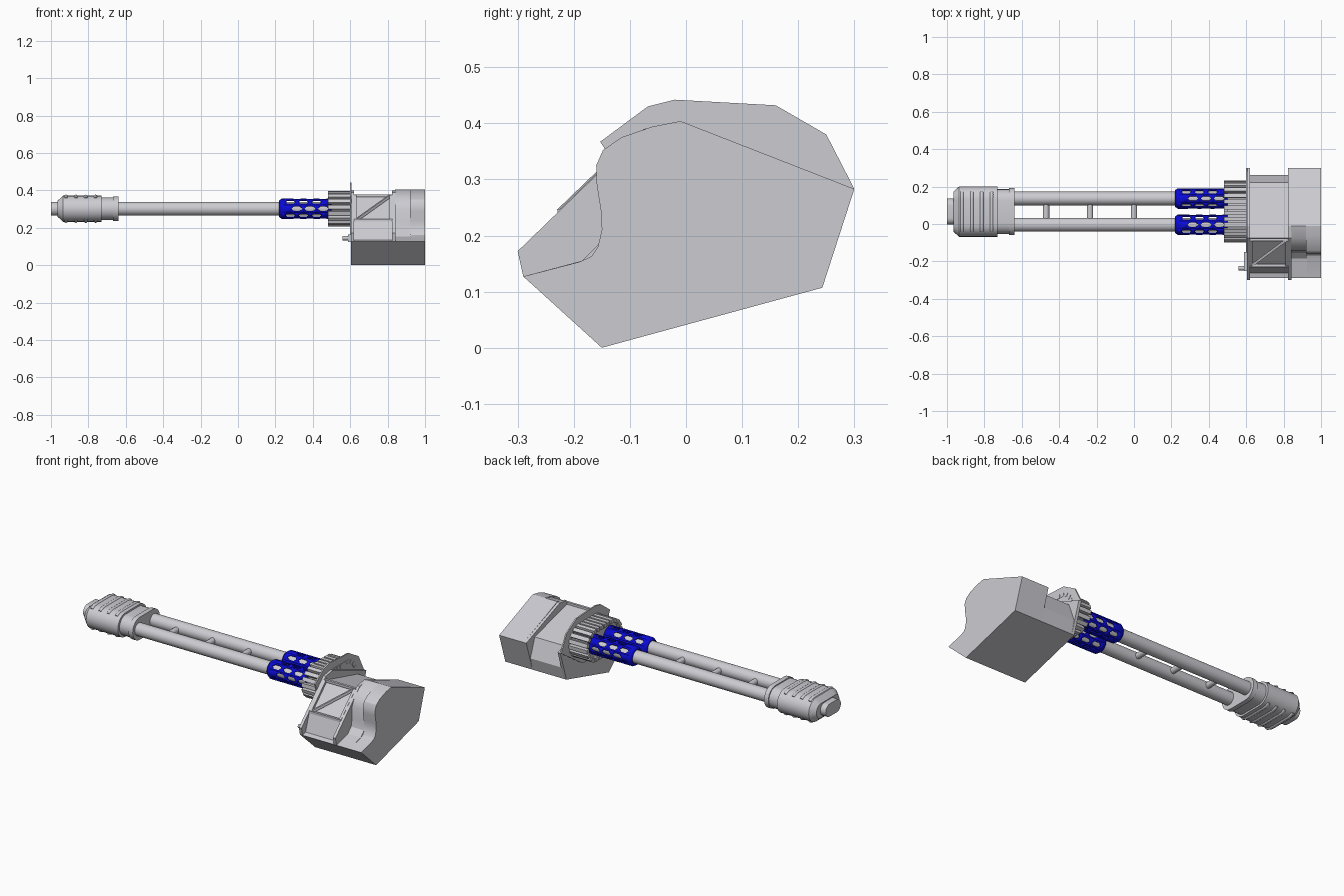
import bpy, bmesh, math
from mathutils import Vector

if "Cube" in bpy.data.objects:
    bpy.data.objects.remove(bpy.data.objects["Cube"])

CY, CZ = 0.066, 0.302          # centre of the twin barrel group
OFF = 0.07                     # barrel offset from that centre


def material(name, rgb):
    m = bpy.data.materials.new(name)
    m.diffuse_color = (*rgb, 1)
    m.use_nodes = True
    m.node_tree.nodes["Principled BSDF"].inputs["Base Color"].default_value = m.diffuse_color
    return m


GREY = material("light grey", (0.60, 0.60, 0.64))
BLUE = material("deep blue", (0.003, 0.003, 0.68))


def finish(name, bm, mat=GREY, angle=None, weld=True):
    if weld:
        bmesh.ops.remove_doubles(bm, verts=bm.verts, dist=1e-5)
    bmesh.ops.recalc_face_normals(bm, faces=bm.faces)
    me = bpy.data.meshes.new(name)
    bm.to_mesh(me)
    bm.free()
    me.materials.append(mat)
    if angle:
        me.shade_smooth()
        me.set_sharp_from_angle(angle=math.radians(angle))
    ob = bpy.data.objects.new(name, me)
    bpy.context.collection.objects.link(ob)
    return ob


def add_loft(bm, sections):
    """Capped skin through (x, [(y, z), ...]) sections."""
    rings = [[bm.verts.new((x, y, z)) for y, z in pts] for x, pts in sections]
    n = len(rings[0])
    for a, b in zip(rings, rings[1:]):
        for i in range(n):
            j = (i + 1) % n
            bm.faces.new((a[i], a[j], b[j], b[i]))
    bm.faces.new(rings[0])
    bm.faces.new(rings[-1])


def loft(name, sections, mat=GREY, angle=None):
    bm = bmesh.new()
    add_loft(bm, sections)
    return finish(name, bm, mat, angle)


def prism(name, pts, x0, x1, angle=None):
    return loft(name, [(x0, pts), (x1, pts)], angle=angle)


def stadium(half, r, n=12, cy=CY):
    pts = []
    for side in (1, -1):
        for k in range(n + 1):
            a = -math.pi / 2 + math.pi * k / n
            pts.append((cy + side * (half + r * math.cos(a)), CZ + side * r * math.sin(a)))
    return pts


def circle(cy, cz, r, n=24):
    return [(cy + r * math.cos(2 * math.pi * k / n), cz + r * math.sin(2 * math.pi * k / n))
            for k in range(n)]


def beam(name, p, q, w):
    """Square bar between two points."""
    p, q = Vector(p), Vector(q)
    bm = bmesh.new()
    bmesh.ops.create_cube(bm, size=1)
    d = q - p
    bmesh.ops.scale(bm, vec=(w, w, d.length), verts=bm.verts)
    ob = finish(name, bm)
    ob.location = (p + q) / 2
    ob.rotation_euler = d.to_track_quat('Z', 'X').to_euler()
    return ob


# Twin barrels and the spacers between them
for tag, y in (("front", CY - OFF), ("rear", CY + OFF)):
    prism(f"{tag}_barrel", circle(y, CZ, 0.037), -0.68, 0.60, 40)
for i, x in enumerate((-0.47, -0.235, 0.0)):
    bm = bmesh.new()
    bmesh.ops.create_cone(bm, cap_ends=True, segments=16, radius1=0.017, radius2=0.017, depth=0.12)
    ob = finish(f"barrel_spacer_{i}", bm, angle=40)
    ob.location, ob.rotation_euler = (x, CY, CZ), (math.pi / 2, 0, 0)

# Muzzle brake with tip, collar and raised ribs
loft("muzzle_brake", [(-0.965, stadium(0.065, 0.042)), (-0.935, stadium(0.065, 0.070)),
                      (-0.73, stadium(0.065, 0.070))], angle=25)
prism("muzzle_tip", stadium(0.033, 0.037), -1.0, -0.95, 40)
prism("muzzle_collar", stadium(0.06, 0.060), -0.74, -0.645, 40)
prism("collar_flange", stadium(0.06, 0.066), -0.667, -0.64, 40)
for i, x in enumerate((-0.92, -0.867, -0.814, -0.761)):
    for tag, s in (("top", 1), ("bottom", -1)):
        cu = bpy.data.curves.new(f"muzzle_rib_{tag}_{i}", 'CURVE')
        cu.dimensions, cu.bevel_depth, cu.bevel_resolution, cu.use_fill_caps = '3D', 0.010, 2, True
        arc = [math.radians(a) for a in (35, 24, 12, 0)]
        path = [(-0.065 - 0.066 * math.sin(a), 0.066 * math.cos(a)) for a in arc]
        path += [(-y, z) for y, z in reversed(path)]
        sp = cu.splines.new('POLY')
        sp.points.add(len(path) - 1)
        for p, (y, z) in zip(sp.points, path):
            p.co = (x, CY + y, CZ + s * z, 1)
        cu.materials.append(GREY)
        bpy.context.collection.objects.link(bpy.data.objects.new(cu.name, cu))

# Perforated blue heat shields: eight staggered rows of six-sided holes
for tag, cy in (("front", CY - OFF), ("rear", CY + OFF)):
    bm = bmesh.new()

    def pt(x, deg, r=0.055):
        a = math.radians(deg)
        return bm.verts.new((x, cy - r * math.cos(a), CZ + r * math.sin(a)))

    def strip(x0, x1, mid, r0=0.055):
        for a, b in ((-22.5, 0), (0, 22.5)):
            bm.faces.new((pt(x0, mid + a, r0), pt(x1, mid + a), pt(x1, mid + b), pt(x0, mid + b, r0)))

    for row in range(8):
        mid = row * 45
        start = 0.28 if row % 2 == 0 else 0.245
        strip(0.22, 0.235, mid, 0.045)
        strip(0.235, start, mid)
        strip(start + 0.21, 0.51, mid)
        for k in range(3):
            c = start + 0.035 + 0.07 * k
            outer = [(-.035, 0), (-.035, 22.5), (.035, 22.5), (.035, 0), (.035, -22.5), (-.035, -22.5)]
            inner = [(-.029, 0), (-.017, 14), (.017, 14), (.029, 0), (.017, -14), (-.017, -14)]
            for i in range(6):
                j = (i + 1) % 6
                bm.faces.new([pt(c + x, mid + a) for x, a in (outer[i], outer[j], inner[j], inner[i])])
    ob = finish(f"{tag}_heat_shield", bm, BLUE, 35)
    sol = ob.modifiers.new("thickness", 'SOLIDIFY')
    sol.thickness, sol.offset = 0.007, -1

# Ribbed barrel clamp: core and square bars around it
prism("clamp_core", stadium(0.07, 0.073), 0.50, 0.60, 40)
bm = bmesh.new()
R, H, W = 0.084, 0.07, 0.011
total = 4 * H + 2 * math.pi * R
N = 26
for k in range(N):
    s = total * k / N
    half, s = divmod(s, total / 2)
    if s < 2 * H:
        y, z, a = -H + s, R, math.pi / 2
    else:
        a = math.pi / 2 - (s - 2 * H) / R
        y, z = H + R * math.cos(a), R * math.sin(a)
    if half:
        y, z, a = -y, -z, a + math.pi
    n, t = (math.cos(a), math.sin(a)), (-math.sin(a), math.cos(a))
    add_loft(bm, [(x, [(CY + y + u * W * n[0] + v * W * t[0], CZ + z + u * W * n[1] + v * W * t[1])
                       for u, v in ((-1, -1), (1, -1), (1, 1), (-1, 1))]) for x in (0.48, 0.608)])
finish("clamp_bars", bm, weld=False)

# Housing: raised backplate, side plates and the sloped core between them
base = [(-0.29, 0.127), (-0.15, 0.0), (0.243, 0.107)]
prism("raised_backplate", [(-0.145, 0.355), (-0.153, 0.367), (-0.068, 0.43), (-0.02, 0.442),
                           (0.16, 0.432), (0.25, 0.38), (0.30, 0.283), (0.1, 0.15), (-0.1, 0.15)],
      0.598, 0.606)
plate = [(-0.30, 0.172)] + base + [(0.30, 0.283), (-0.01, 0.40), (-0.075, 0.39)]
for tag, x in (("inner", 0.604), ("outer", 0.824)):
    prism(f"{tag}_side_plate", plate, x, x + 0.017)
prism("housing_core", [(-0.262, 0.135)] + base +
      [(0.262, 0.18), (0.222, 0.29), (-0.075, 0.368), (-0.214, 0.232), (-0.228, 0.235)], 0.615, 0.83)

# Framed panel with a diagonal brace on the sloped front
lo, hi = (-0.222, 0.240), (-0.085, 0.372)
for name, x0, a, x1, b in (("panel_bottom_rail", 0.62, lo, 0.826, lo), ("panel_top_rail", 0.62, hi, 0.826, hi),
                           ("panel_left_rail", 0.626, lo, 0.626, hi), ("panel_right_rail", 0.818, lo, 0.818, hi),
                           ("panel_diagonal", 0.63, lo, 0.815, hi)):
    beam(name, (x0, *a), (x1, *b), 0.014)

# End block: stepped inner half and S-curved outer half
prism("end_block_inner", base + [(0.30, 0.283), (-0.01, 0.404), (-0.075, 0.385), (-0.125, 0.345),
      (-0.145, 0.30), (-0.145, 0.23), (-0.155, 0.185), (-0.185, 0.155)], 0.84, 0.925, 30)
prism("end_block_outer", base + [(0.30, 0.283), (-0.01, 0.404), (-0.06, 0.394), (-0.115, 0.375),
      (-0.148, 0.352), (-0.16, 0.325), (-0.159, 0.29), (-0.151, 0.24), (-0.150, 0.21),
      (-0.157, 0.18), (-0.168, 0.163), (-0.19, 0.153)], 0.92, 1.0, 30)

# Small latch on the barrel side of the housing
prism("latch_plate", [(-0.25, 0.125), (-0.15, 0.125), (-0.15, 0.165), (-0.25, 0.165)], 0.588, 0.606)
prism("latch_pin", circle(-0.236, 0.145, 0.012, 12), 0.56, 0.60, 40)
